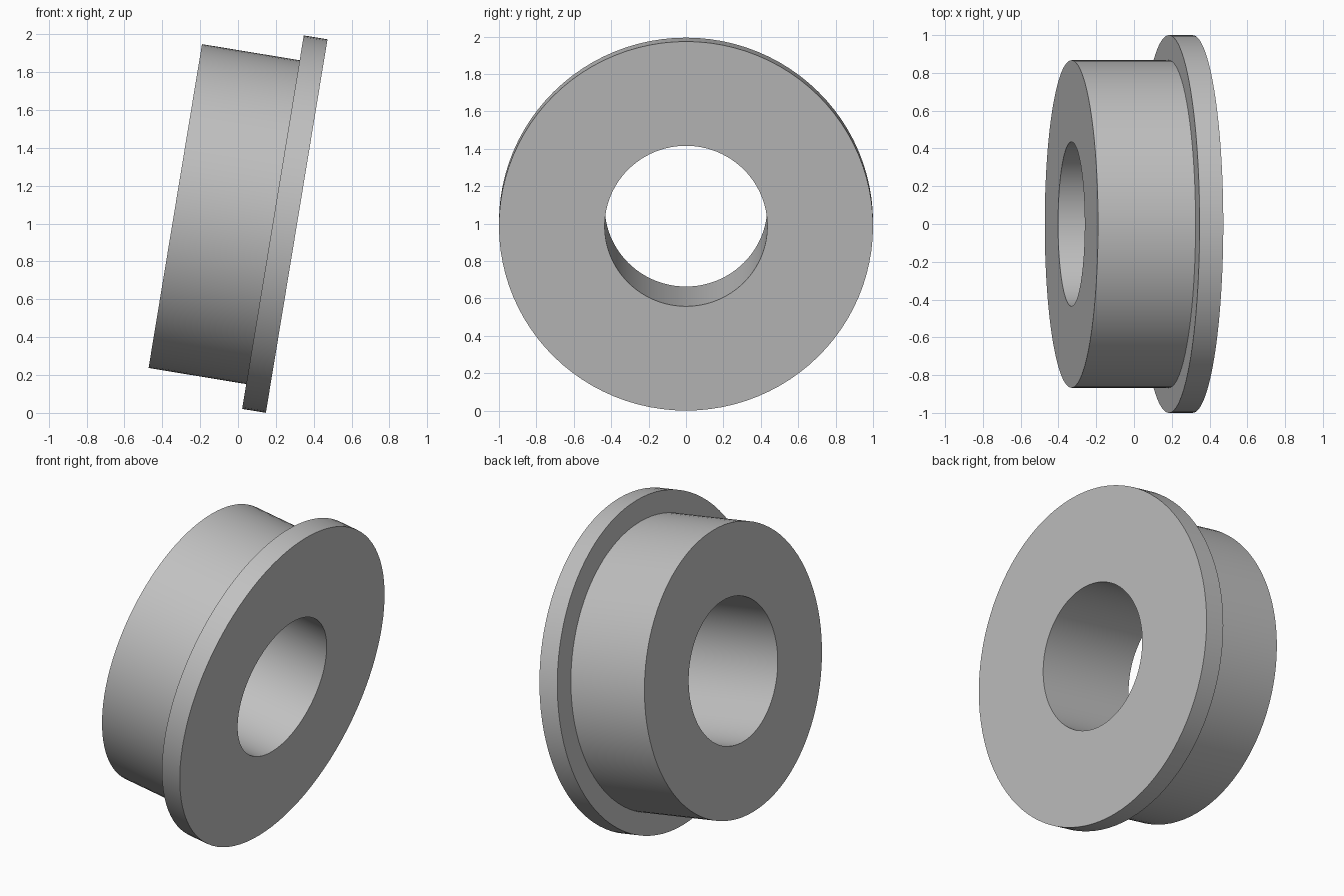
import bpy
import bmesh
from math import radians, tau
from mathutils import Matrix, Vector

cube = bpy.data.objects.get("Cube")
if cube:
    bpy.data.objects.remove(cube)

# Main sizes, measured along and around the bushing axis
SEGMENTS = 96
TILT = radians(9.37)
LENGTH, FLANGE_THICKNESS = 0.65, 0.127
BORE_R, BARREL_R, FLANGE_R = 0.435, 0.867, 1.0

grey = bpy.data.materials.new("plain grey")
grey.use_nodes = True
colour = (0.53, 0.53, 0.53, 1)
grey.diffuse_color = colour
grey.node_tree.nodes["Principled BSDF"].inputs["Base Color"].default_value = colour


def lathe(name, profile):
    """Spin a closed (axial, radius) profile around the x axis."""
    bm = bmesh.new()
    verts = [bm.verts.new((x, 0, r)) for x, r in profile]
    edges = [bm.edges.new((a, b)) for a, b in zip(verts, verts[1:] + verts[:1])]
    bmesh.ops.spin(bm, geom=verts + edges, cent=(0, 0, 0), axis=(1, 0, 0),
                   angle=tau, steps=SEGMENTS, use_duplicate=False)
    bmesh.ops.remove_doubles(bm, verts=bm.verts, dist=0.0005)
    bmesh.ops.recalc_face_normals(bm, faces=bm.faces)
    mesh = bpy.data.meshes.new(name)
    bm.to_mesh(mesh)
    bm.free()
    mesh.materials.append(grey)
    obj = bpy.data.objects.new(name, mesh)
    bpy.context.collection.objects.link(obj)
    return obj


# Flanged bushing: bore, end face, barrel, shoulder, rim and flange face
bushing = lathe("flanged_bushing", [
    (0, BORE_R),
    (-LENGTH, BORE_R),
    (-LENGTH, BARREL_R),
    (-FLANGE_THICKNESS, BARREL_R),
    (-FLANGE_THICKNESS, FLANGE_R),
    (0, FLANGE_R),
])

# Tilt the axis and rest the flange rim on the ground
turn = Matrix.Rotation(TILT, 4, "Y")
bushing.data.transform(Matrix.Translation(Vector((0.31, 0, 0.987))) @ turn)

bpy.ops.object.select_all(action="DESELECT")
bushing.select_set(True)
bpy.context.view_layer.objects.active = bushing
bpy.ops.object.shade_smooth_by_angle(angle=radians(30))
